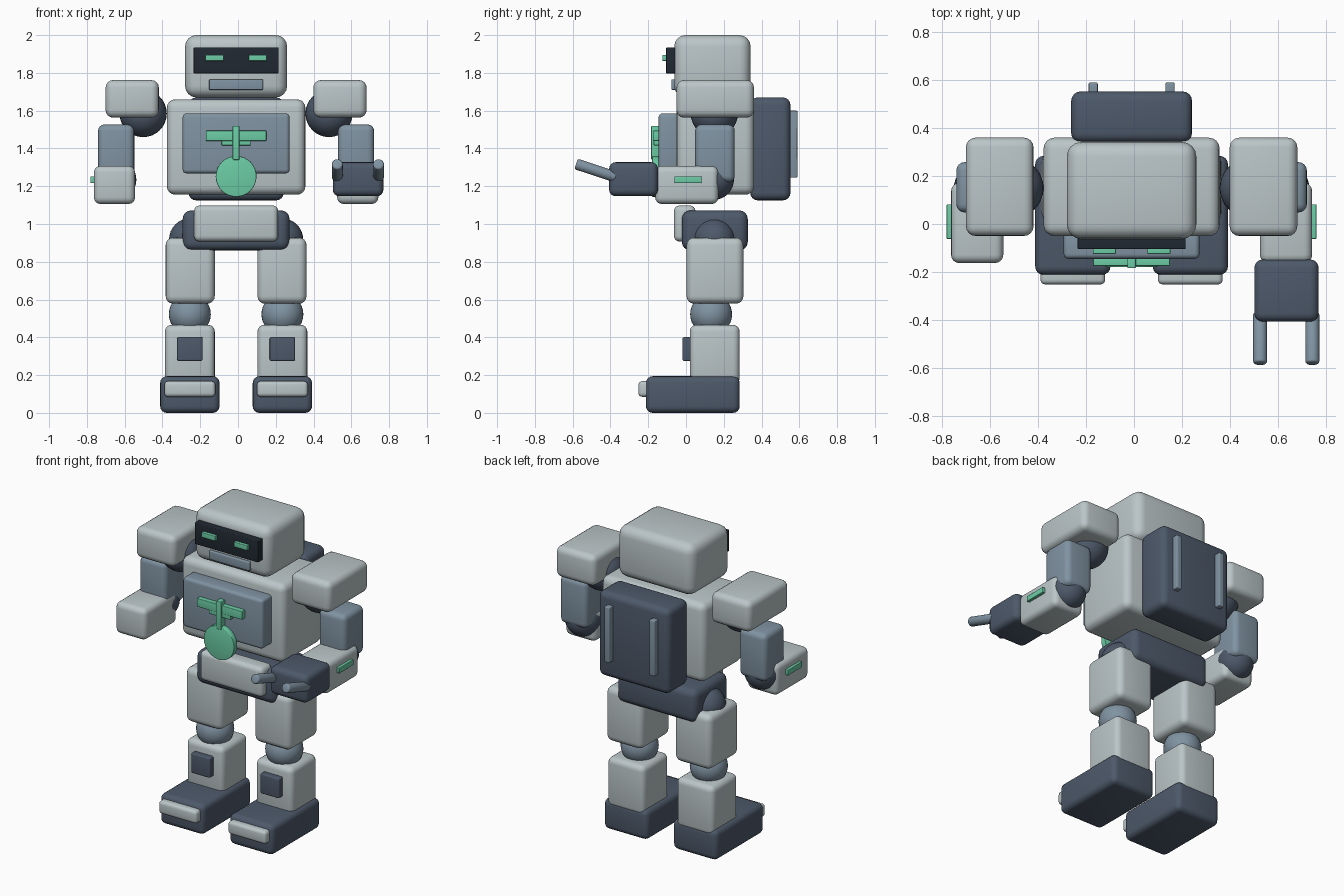
import bpy, math
from mathutils import Vector

if "Cube" in bpy.data.objects:
    bpy.data.objects.remove(bpy.data.objects["Cube"])

CX = -0.01   # symmetry plane of the body


def material(name, srgb):
    m = bpy.data.materials.new(name)
    lin = [((c / 255 + 0.055) / 1.055) ** 2.4 for c in srgb]
    m.diffuse_color = (*lin, 1)
    m.use_nodes = True
    m.node_tree.nodes["Principled BSDF"].inputs["Base Color"].default_value = m.diffuse_color
    return m


LIGHT = material("light_grey", (187, 198, 200))
DARK = material("dark_slate", (77, 89, 106))
MID = material("blue_grey", (128, 147, 162))
GREEN = material("mint_green", (108, 205, 166))
BLACK = material("visor_black", (33, 41, 50))


def finish(name, mat):
    ob = bpy.context.object
    ob.name = name
    ob.data.materials.append(mat)
    bpy.ops.object.shade_smooth_by_angle(angle=math.radians(40))
    return ob


def box(name, mat, x, y, z, bevel=0.04):
    """Rounded box from (min, max) ranges."""
    bpy.ops.mesh.primitive_cube_add(size=1, location=[(a + b) / 2 for a, b in (x, y, z)])
    ob = bpy.context.object
    ob.scale = [b - a for a, b in (x, y, z)]
    bpy.ops.object.transform_apply(location=False, rotation=False, scale=True)
    if bevel:
        mod = ob.modifiers.new("round", 'BEVEL')
        mod.width, mod.segments = bevel, 4
        bpy.ops.object.modifier_apply(modifier="round")
    return finish(name, mat)


def mid_box(name, mat, half, y, z, bevel=0.04):
    return box(name, mat, (CX - half, CX + half), y, z, bevel)


def side_box(name, mat, s, off, half, y, z, bevel=0.04):
    c = CX + s * off
    return box(name, mat, (c - half, c + half), y, z, bevel)


def ball(name, mat, s, off, y, z, r):
    bpy.ops.mesh.primitive_uv_sphere_add(segments=32, ring_count=16, radius=r,
                                         location=(CX + s * off, y, z))
    return finish(name, mat)


def rod(name, mat, a, b, r, bevel=0.0):
    a, b = Vector(a), Vector(b)
    bpy.ops.mesh.primitive_cylinder_add(vertices=32, radius=r, depth=(b - a).length,
                                        location=(a + b) / 2)
    ob = bpy.context.object
    ob.rotation_euler = (b - a).to_track_quat('Z', 'Y').to_euler()
    if bevel:
        mod = ob.modifiers.new("round", 'BEVEL')
        mod.width, mod.segments = bevel, 3
        bpy.ops.object.modifier_apply(modifier="round")
    return finish(name, mat)


# Head
mid_box("head", LIGHT, 0.27, (-0.062, 0.342), (1.67, 2.0), 0.06)
mid_box("visor", BLACK, 0.225, (-0.105, -0.04), (1.797, 1.935), 0.005)
mid_box("mouth_plate", MID, 0.143, (-0.078, -0.04), (1.71, 1.766), 0.006)

# Torso and chest
mid_box("torso", LIGHT, 0.367, (-0.05, 0.36), (1.155, 1.66), 0.045)
mid_box("chest_panel", MID, 0.283, (-0.145, -0.03), (1.268, 1.585), 0.02)
mid_box("emblem_bar", GREEN, 0.16, (-0.175, -0.14), (1.44, 1.494), 0.004)
mid_box("emblem_short_bar", GREEN, 0.077, (-0.172, -0.14), (1.416, 1.455), 0.004)
mid_box("emblem_stem", GREEN, 0.018, (-0.184, -0.14), (1.34, 1.52), 0.004)
rod("emblem_disc", GREEN, (CX, -0.145, 1.252), (CX, -0.18, 1.252), 0.108, 0.004)

# Backpack
mid_box("backpack", DARK, 0.252, (0.34, 0.553), (1.125, 1.67), 0.04)

# Pelvis
mid_box("pelvis", DARK, 0.283, (-0.022, 0.327), (0.86, 1.072), 0.045)
mid_box("belt_plate", LIGHT, 0.223, (-0.064, 0.05), (0.907, 1.098), 0.03)

for s, side in ((-1, "left"), (1, "right")):
    # Face and back details
    side_box(side + "_eye", GREEN, s, 0.114, 0.048, (-0.125, -0.09), (1.864, 1.896), 0.003)
    side_box(side + "_back_strip", MID, s, 0.16, 0.019, (0.54, 0.59), (1.245, 1.6), 0.006)

    # Arm
    ball(side + "_shoulder_joint", DARK, s, 0.492, 0.15, 1.585, 0.125)
    side_box(side + "_shoulder_pad", LIGHT, s, 0.55, 0.141, (-0.05, 0.36), (1.563, 1.762), 0.04)
    side_box(side + "_upper_arm", MID, s, 0.635, 0.096, (0.048, 0.258), (1.22, 1.527), 0.035)
    ball(side + "_elbow", DARK, s, 0.635, 0.147, 1.235, 0.107)
    side_box(side + "_forearm", LIGHT, s, 0.644, 0.109, (-0.163, 0.172), (1.106, 1.308), 0.035)
    side_box(side + "_forearm_light", GREEN, s, 0.759, 0.012, (-0.062, 0.082), (1.217, 1.252), 0.003)

    # Leg
    ball(side + "_hip", DARK, s, 0.243, 0.15, 0.918, 0.112)
    side_box(side + "_thigh", LIGHT, s, 0.243, 0.13, (0.003, 0.304), (0.578, 0.928), 0.04)
    ball(side + "_knee", MID, s, 0.245, 0.133, 0.522, 0.111)
    side_box(side + "_shin", LIGHT, s, 0.245, 0.132, (0.02, 0.284), (0.15, 0.466), 0.035)
    side_box(side + "_shin_plate", DARK, s, 0.245, 0.067, (-0.018, 0.04), (0.275, 0.402), 0.008)
    side_box(side + "_foot", DARK, s, 0.245, 0.157, (-0.212, 0.284), (0.0, 0.194), 0.035)
    side_box(side + "_toe_cap", LIGHT, s, 0.245, 0.135, (-0.252, -0.17), (0.085, 0.168), 0.02)

# Gripper on one hand
box("gripper", DARK, (0.502, 0.77), (-0.407, -0.148), (1.147, 1.327), 0.035)
for i, x in enumerate((0.526, 0.744)):
    rod("gripper_finger_%d" % (i + 1), MID, (x, -0.37, 1.248), (x, -0.582, 1.318), 0.029, 0.01)
